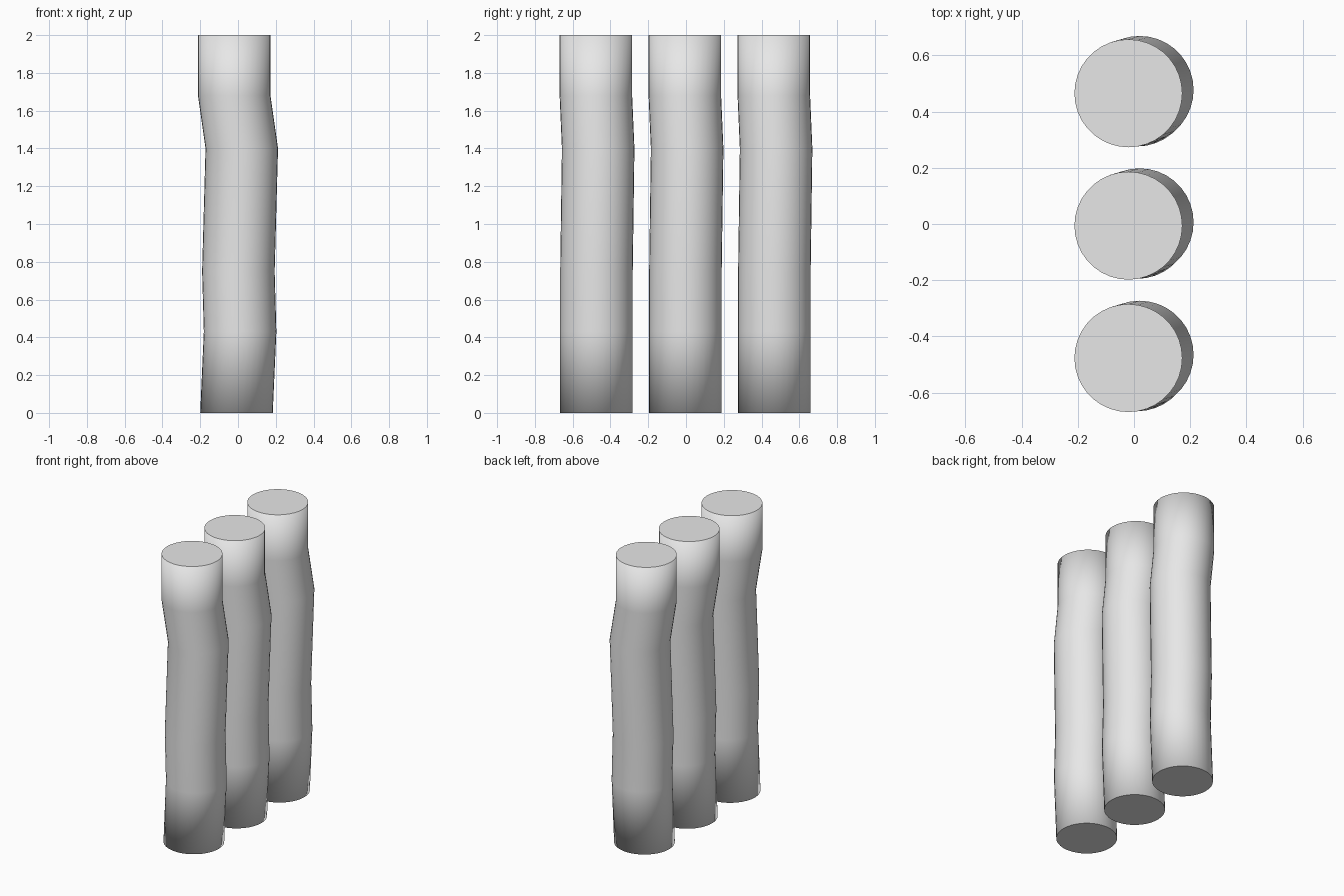
import bpy
import bmesh
from math import cos, sin, tau

cube = bpy.data.objects.get("Cube")
if cube:
    bpy.data.objects.remove(cube, do_unlink=True)

RADIUS = 0.192
SIDES = 36
SPACING = 0.471
# centre line of one post: x, y, z
PATH = [(-0.008, -0.003, 0), (0.011, -0.003, 0.43), (0.002, -0.003, 0.75),
        (0.02, 0.006, 1.4), (-0.02, -0.006, 1.68), (-0.02, -0.006, 2)]

grey = bpy.data.materials.new("light_grey")
grey.use_nodes = True
grey.diffuse_color = (0.8, 0.8, 0.8, 1)
grey.node_tree.nodes["Principled BSDF"].inputs["Base Color"].default_value = (0.8, 0.8, 0.8, 1)


def post_mesh():
    """Sweep level rings along the bent centre line and cap both ends."""
    bm = bmesh.new()
    rings = [[bm.verts.new((x + RADIUS * cos(tau * i / SIDES),
                            y + RADIUS * sin(tau * i / SIDES), z))
              for i in range(SIDES)] for x, y, z in PATH]
    for low, high in zip(rings, rings[1:]):
        for i in range(SIDES):
            j = (i + 1) % SIDES
            bm.faces.new((low[i], low[j], high[j], high[i]))
    bm.faces.new(rings[0][::-1])
    bm.faces.new(rings[-1])
    mesh = bpy.data.meshes.new("bent_post")
    bm.to_mesh(mesh)
    bm.free()
    mesh.materials.append(grey)
    mesh.shade_smooth()
    # flat caps, with the wall shading rolling softly toward them
    normals = []
    for face in mesh.polygons:
        for v in face.vertices:
            cap = len(face.vertices) > 4
            normals.append(tuple(face.normal if cap else mesh.vertices[v].normal))
    mesh.normals_split_custom_set(normals)
    return mesh


# three matching posts in a row
shared = post_mesh()
for name, row in (("front_post", -1), ("middle_post", 0), ("back_post", 1)):
    post = bpy.data.objects.new(name, shared)
    post.location.y = row * SPACING
    bpy.context.collection.objects.link(post)
